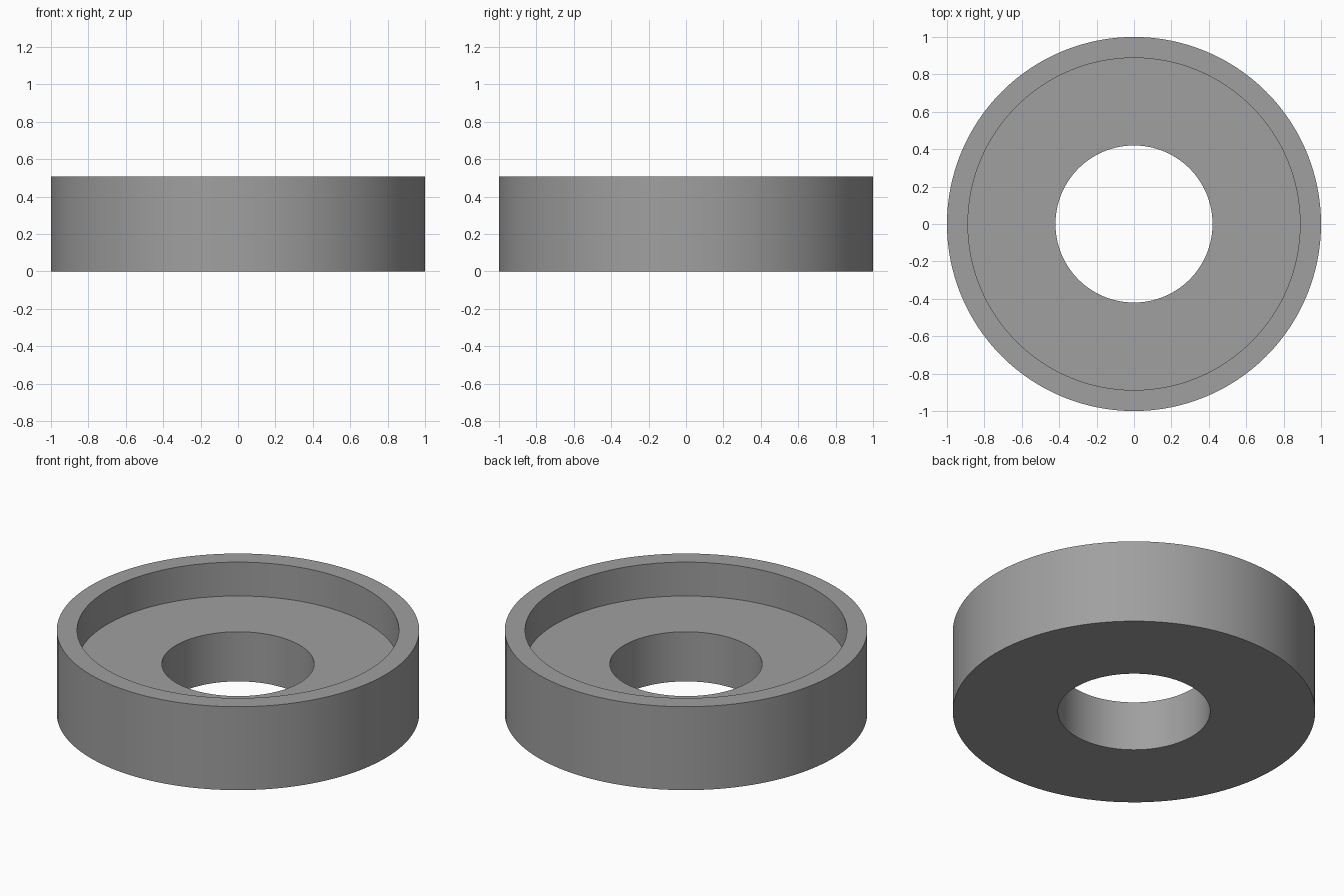
import bpy
import math

cube = bpy.data.objects.get("Cube")
if cube:
    bpy.data.objects.remove(cube, do_unlink=True)

SEGMENTS = 128
OUTER, RECESS, HOLE = 1.0, 0.888, 0.42
HEIGHT, FLOOR = 0.508, 0.302

# Plain grey material
grey = bpy.data.materials.new("mid grey")
grey.use_nodes = True
colour = (0.35, 0.35, 0.35, 1)
grey.diffuse_color = colour
grey.node_tree.nodes["Principled BSDF"].inputs["Base Color"].default_value = colour


def lathe(name, profile, material):
    """Revolve a closed (radius, height) profile about the z axis."""
    n = len(profile)
    verts, faces = [], []
    for i in range(SEGMENTS):
        a = math.tau * i / SEGMENTS
        verts += [(r * math.cos(a), r * math.sin(a), z) for r, z in profile]
        j = (i + 1) % SEGMENTS
        for k in range(n):
            m = (k + 1) % n
            faces.append((i * n + k, j * n + k, j * n + m, i * n + m))
    mesh = bpy.data.meshes.new(name)
    mesh.from_pydata(verts, [], faces)
    mesh.materials.append(material)
    obj = bpy.data.objects.new(name, mesh)
    bpy.context.collection.objects.link(obj)
    bpy.ops.object.select_all(action="DESELECT")
    obj.select_set(True)
    bpy.context.view_layer.objects.active = obj
    bpy.ops.object.shade_smooth_by_angle(angle=math.radians(30))
    return obj


# Ring with a raised rim, a recessed floor and a through hole
lathe("recessed_ring", [
    (HOLE, 0), (OUTER, 0), (OUTER, HEIGHT),
    (RECESS, HEIGHT), (RECESS, FLOOR), (HOLE, FLOOR),
], grey)
